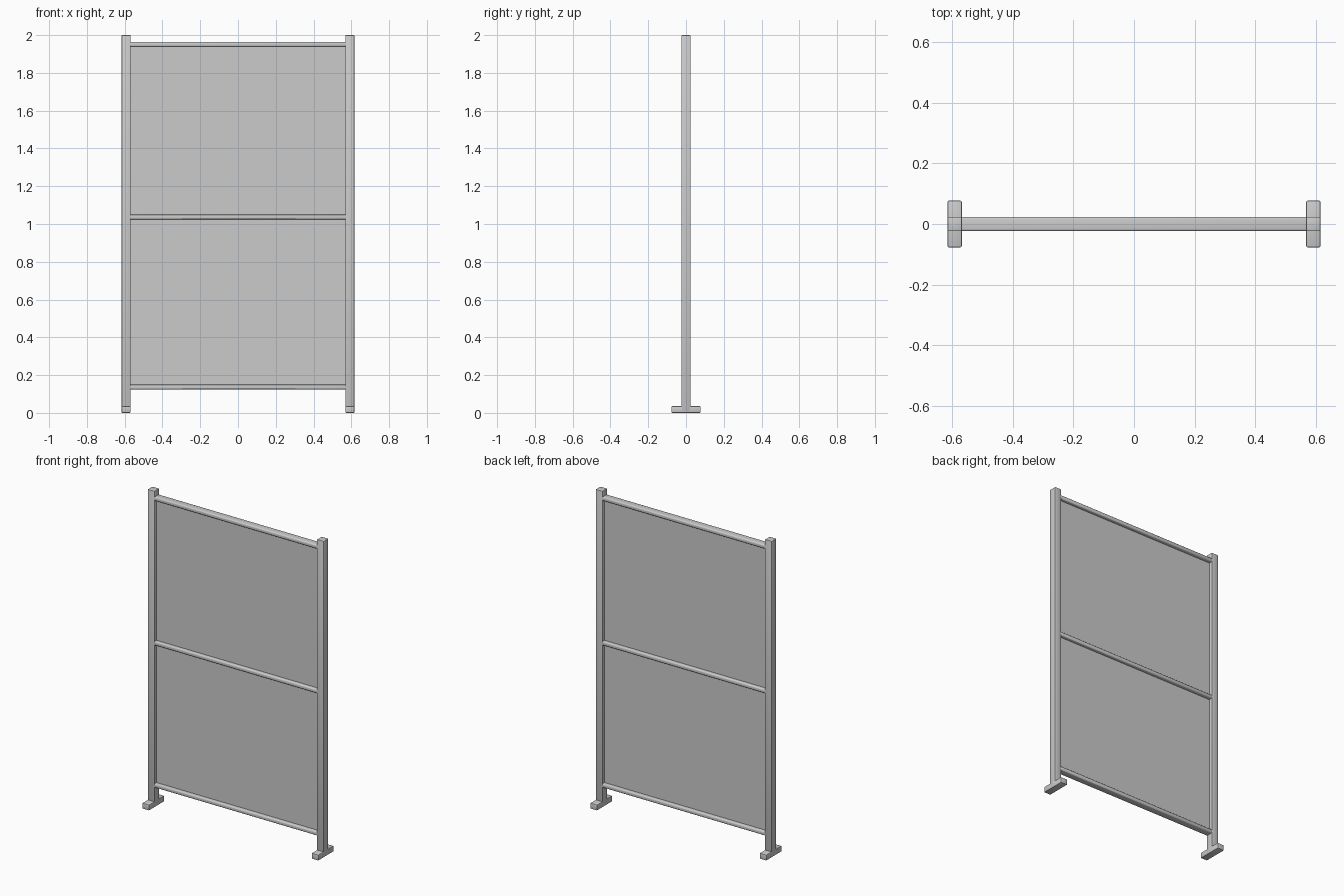
import bpy

if "Cube" in bpy.data.objects:
    bpy.data.objects.remove(bpy.data.objects["Cube"])


def box(name, x, y, z, bevel=0.0, segments=2):
    """Box from (min, max) ranges, with optional softened edges."""
    bpy.ops.mesh.primitive_cube_add(
        size=1, location=[(r[0] + r[1]) / 2 for r in (x, y, z)])
    ob = bpy.context.object
    ob.name = name
    ob.scale = [r[1] - r[0] for r in (x, y, z)]
    bpy.ops.object.transform_apply(location=False, rotation=False, scale=True)
    if bevel:
        mod = ob.modifiers.new("soft_edges", 'BEVEL')
        mod.width = bevel
        mod.segments = segments
        bpy.ops.object.modifier_apply(modifier=mod.name)
        bpy.ops.object.shade_smooth_by_angle()
    return ob


INNER, OUTER, HALF = 0.569, 0.616, 0.0235

# Upright posts and their feet
for side, s in (("left", -1), ("right", 1)):
    xs = sorted((s * INNER, s * OUTER))
    box(f"{side}_post", xs, (-HALF, HALF), (0.008, 2.0), 0.003)
    box(f"{side}_foot", xs, (-0.077, 0.077), (0.0, 0.036), 0.004)

# Horizontal rails
for name, z in (("bottom", 0.137), ("middle", 1.037), ("top", 1.951)):
    box(f"{name}_rail", (-INNER - 0.005, INNER + 0.005), (-HALF, HALF),
        (z - 0.0125, z + 0.0125), 0.007, 3)

# Thin infill panel
box("panel", (-INNER - 0.004, INNER + 0.004), (-0.002, 0.002), (0.135, 1.953))
